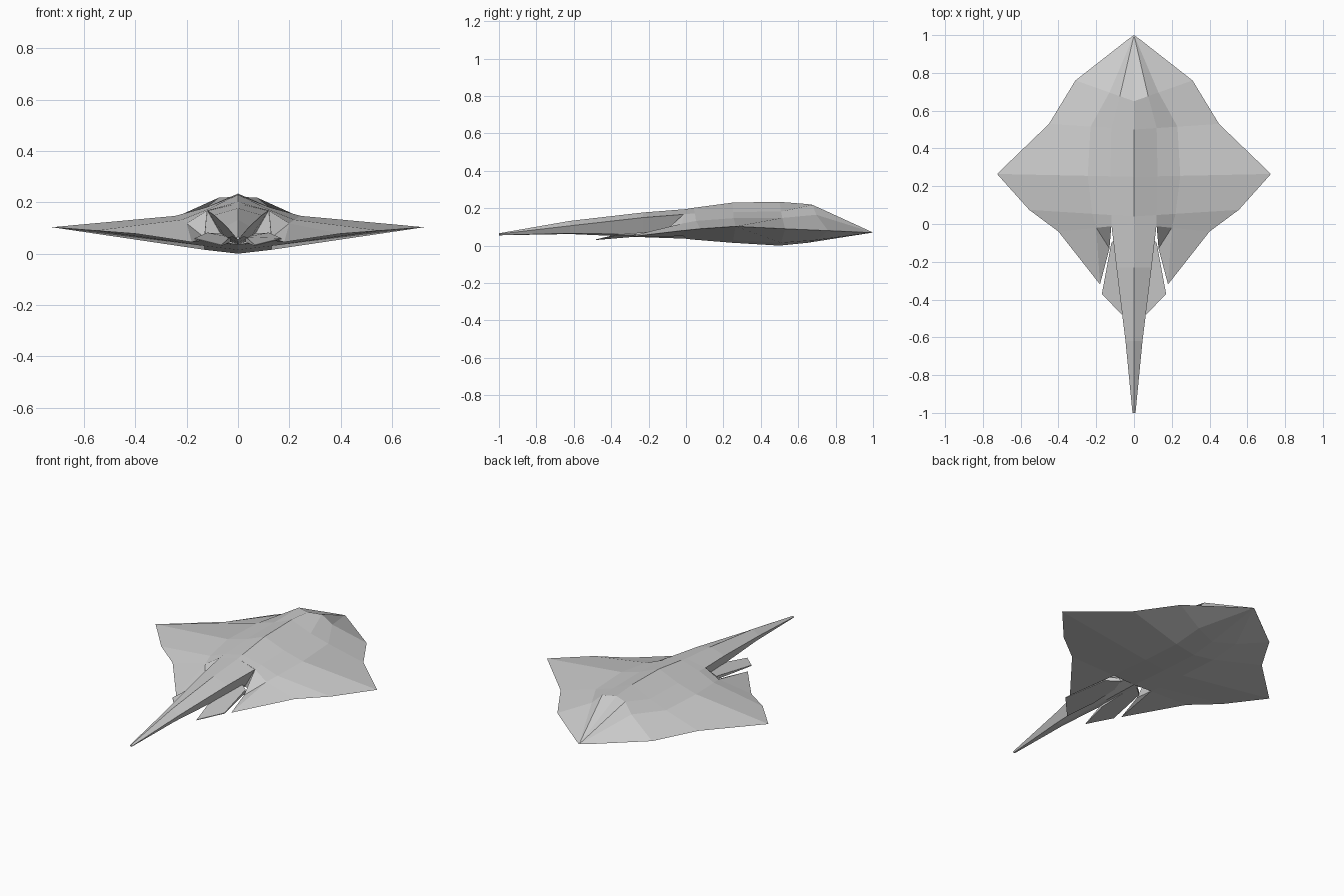
import bpy, bmesh
from mathutils import Vector

if "Cube" in bpy.data.objects:
    bpy.data.objects.remove(bpy.data.objects["Cube"])


def mirrored_mesh(name, faces):
    """Build right-side polygons (lists of points) plus their mirror image."""
    bm = bmesh.new()
    for s in (1, -1):
        for f in faces:
            bm.faces.new([bm.verts.new((s * p[0], p[1], p[2])) for p in f])
    bmesh.ops.remove_doubles(bm, verts=bm.verts, dist=0.0005)
    bmesh.ops.recalc_face_normals(bm, faces=bm.faces)
    me = bpy.data.meshes.new(name)
    bm.to_mesh(me)
    bm.free()
    ob = bpy.data.objects.new(name, me)
    bpy.context.collection.objects.link(ob)
    return ob


def bridge(rows):
    """Quads between successive rows of points."""
    return [[a[i], a[i + 1], b[i + 1], b[i]]
            for a, b in zip(rows, rows[1:]) for i in range(len(a) - 1)]


# Body stations: y, top z, shoulder (x, z), flank (x, z), wing edge (x, y, z), bottom z
stations = [
    (0.65, 0.222, (0.075, 0.218), (0.13, 0.165), (0.31, 0.76, 0.08), 0.015),
    (0.50, 0.234, (0.12, 0.182), (0.23, 0.148), (0.45, 0.53, 0.09), 0.0),
    (0.25, 0.230, (0.125, 0.18), (0.245, 0.147), (0.725, 0.265, 0.103), 0.015),
    (0.04, 0.202, (0.12, 0.172), (0.22, 0.132), (0.555, 0.075, 0.09), 0.032),
    (0.00, 0.195, (0.12, 0.168), (0.20, 0.118), (0.40, -0.04, 0.078), 0.036),
]
nose, nose_side = (0, 1.0, 0.07), (0.035, 0.975, 0.07)
top_rows = [[nose, nose, nose, nose_side]]
low_rows = [[nose, nose, nose_side]]
for y, tz, sh, fl, edge, bz in stations:
    def at(x, z):
        return (x, y + (edge[1] - y) * x / edge[0], z)
    top_rows.append([(0, y, tz), at(*sh), at(*fl), edge])
    low_rows.append([(0, y, bz), at(0.13, bz + 0.015), edge])
faces = bridge(top_rows) + bridge(low_rows)

# Trailing wing lobes and the notch beside the tail
_, A, B, E = top_rows[-1]
low, M, _ = low_rows[-1]
C, T = (0.13, -0.13, 0.062), (0.18, -0.32, 0.045)
faces += [[B, E, T], [A, B, C], [B, T, C], [M, E, T], [M, T, C], [A, C, M],
          [(0, 0, 0.195), A, M, low]]
mirrored_mesh("body", faces)

# Tail: ridge, side edge, lower side, keel
tail = [(0.0, 0.195, 0.12, 0.168, 0.055, 0.055, 0.037),
        (-0.23, 0.177, 0.093, 0.150, 0.045, 0.060, 0.045),
        (-0.62, 0.132, 0.045, 0.106, 0.022, 0.066, 0.062),
        (-1.0, 0.066, 0.008, 0.062, 0.004, 0.056, 0.055)]
rows = [[(0, y, rz), (ex, y, ez), (lx, y, lz), (0, y, kz)]
        for y, rz, ex, ez, lx, lz, kz in tail]
mirrored_mesh("tail", bridge(rows) + [rows[-1]])

# Pelvic fins: thin plates under the tail root
plate = [(0.03, -0.02, 0.075), (0.12, -0.10, 0.082), (0.17, -0.37, 0.06),
         (0.065, -0.48, 0.034), (0.03, -0.30, 0.065)]
under = [(x, y, z - (0.02 if y > -0.35 else 0.004)) for x, y, z in plate]
ring = list(range(len(plate)))
sides = [[plate[i], plate[i - 1], under[i - 1], under[i]] for i in ring]
mirrored_mesh("pelvic_fins", [plate, under] + sides)
